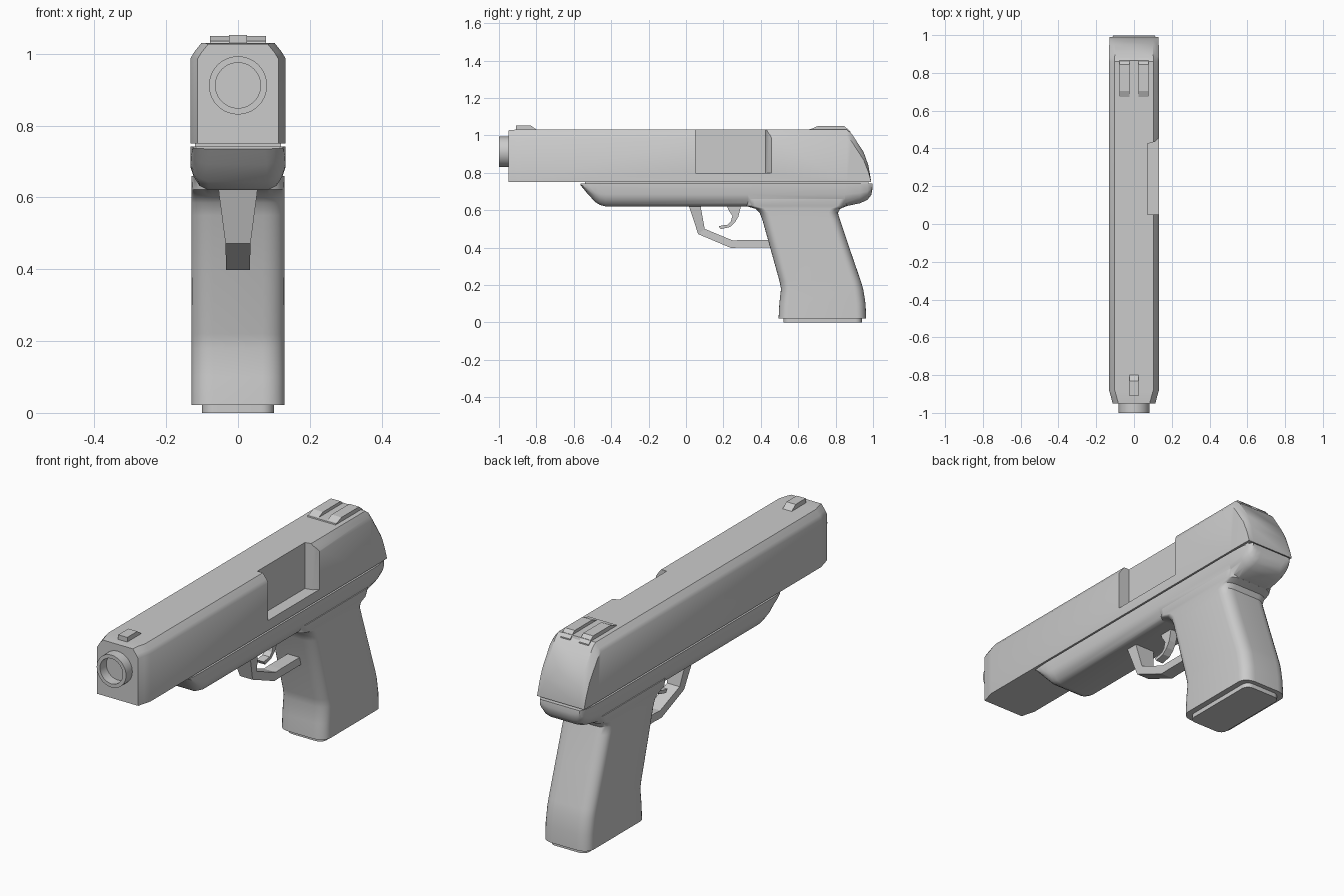
import bpy, bmesh
from math import pi, cos, sin, radians

if "Cube" in bpy.data.objects:
    bpy.data.objects.remove(bpy.data.objects["Cube"])


def finish(ob, angle=32):
    bpy.ops.object.select_all(action='DESELECT')
    ob.select_set(True)
    bpy.context.view_layer.objects.active = ob
    bpy.ops.object.shade_smooth_by_angle(angle=radians(angle))


def loft(name, rings):
    """Skin closed rings of equal point count and cap both ends."""
    bm = bmesh.new()
    loops = [[bm.verts.new(p) for p in ring] for ring in rings]
    n = len(rings[0])
    for a, b in zip(loops, loops[1:]):
        for i in range(n):
            j = (i + 1) % n
            bm.faces.new((a[i], a[j], b[j], b[i]))
    bm.faces.new(loops[0])
    bm.faces.new(loops[-1])
    bmesh.ops.recalc_face_normals(bm, faces=bm.faces)
    mesh = bpy.data.meshes.new(name)
    bm.to_mesh(mesh)
    bm.free()
    ob = bpy.data.objects.new(name, mesh)
    bpy.context.collection.objects.link(ob)
    return ob


def side_prism(name, profile, x0, x1):
    return loft(name, [[(x, y, z) for y, z in profile] for x in (x0, x1)])


def box(name, x, y, z):
    return side_prism(name, [(y[0], z[0]), (y[1], z[0]), (y[1], z[1]), (y[0], z[1])], *x)


def boolean(ob, other, operation):
    mod = ob.modifiers.new("cut", 'BOOLEAN')
    mod.object, mod.operation, mod.solver = other, operation, 'EXACT'
    bpy.context.view_layer.objects.active = ob
    bpy.ops.object.modifier_apply(modifier=mod.name)
    bpy.data.objects.remove(other)


def mirrored(half, y):
    """Half section (x, z) with x > 0 turned into a full ring."""
    return [(x, y, z) for x, z in half] + [(-x, y, z) for x, z in reversed(half)]


def rounded_rect(z, y0, y1, hw, rx, ry, n=6):
    pts = []
    for k, (sx, sy) in enumerate([(1, 1), (-1, 1), (-1, -1), (1, -1)]):
        cx, cy = sx * (hw - rx), (y1 - ry if sy > 0 else y0 + ry)
        for i in range(n + 1):
            a = (k + i / n) * pi / 2
            pts.append((cx + rx * cos(a), cy + ry * sin(a), z))
    return pts


# Slide: chamfered section, tapered nose, sloping rear
def slide_ring(y, hw, top):
    h = top - 0.75
    c = min(0.042, h * 0.4)
    return mirrored([(hw, 0.75), (hw, top - c), (hw - 0.01, top - c * 0.6),
                     (hw - 0.03, top)], y)


slide = loft("slide", [slide_ring(*s) for s in [
    (-0.95, 0.113, 1.027), (-0.915, 0.122, 1.03), (-0.88, 0.132, 1.03), (0.86, 0.132, 1.03),
    (0.885, 0.132, 1.01), (0.95, 0.131, 0.91), (0.975, 0.13, 0.84), (0.99, 0.13, 0.755)]])

# Side opening in the slide
port = [(0.072, 0.05), (0.072, 0.425), (0.11, 0.435), (0.13, 0.455), (0.2, 0.5), (0.2, 0.05)]
boolean(slide, loft("port_cutter", [[(x, y, z) for x, y in port] for z in (0.80, 1.2)]),
        'DIFFERENCE')
finish(slide)

# Barrel with recessed muzzle
barrel = loft("barrel", [[(r * cos(i * pi / 20), y, 0.912 + r * sin(i * pi / 20))
                          for i in range(40)]
                         for r, y in [(0.081, -0.93), (0.081, -1), (0.063, -1), (0.063, -0.95)]])
finish(barrel)

# Narrow rail showing in the gap between slide and frame
box("slide_rail", (-0.12, 0.12), (-0.54, 0.975), (0.73, 0.76))


# Frame: rounded underside, sloping front and rounded tail
def frame_ring(y, hw, bottom):
    h = 0.742 - bottom
    return mirrored([(hw, 0.742), (hw, bottom + h * 0.52), (hw - 0.008, bottom + h * 0.32),
                     (hw - 0.025, bottom + h * 0.1), (hw - 0.05, bottom)], y)


frame = loft("frame", [frame_ring(*s) for s in [
    (-0.565, 0.125, 0.735), (-0.53, 0.13, 0.692), (-0.485, 0.132, 0.643), (-0.46, 0.132, 0.628),
    (-0.43, 0.132, 0.62), (0.33, 0.132, 0.62), (0.85, 0.132, 0.62), (0.93, 0.129, 0.637),
    (0.97, 0.122, 0.655), (0.99, 0.115, 0.68), (0.997, 0.11, 0.715), (0.993, 0.11, 0.735)]])

# Grip, raked and rounded, merged with the frame
grip = loft("grip", [rounded_rect(z, y0, y1, hw, 0.06, 0.05) for z, y0, y1, hw in [
    (0.022, 0.495, 0.963, 0.129), (0.1, 0.499, 0.96, 0.129), (0.18, 0.508, 0.947, 0.129),
    (0.22, 0.50, 0.935, 0.129), (0.4, 0.45, 0.873, 0.13), (0.55, 0.408, 0.823, 0.13),
    (0.585, 0.394, 0.812, 0.13), (0.608, 0.37, 0.825, 0.13), (0.622, 0.32, 0.86, 0.13),
    (0.66, 0.31, 0.88, 0.129)]])
boolean(frame, grip, 'UNION')
finish(frame, 38)

# Magazine base plate
finish(loft("magazine_base", [rounded_rect(z, 0.52, 0.94, 0.1, 0.035, 0.035)
                              for z in (0, 0.04)]))

# Trigger guard: tapering strip along a path (outer point, inner point, half width)
guard = [((0.01, 0.64), (0.078, 0.64), 0.056), ((0.02, 0.61), (0.08, 0.61), 0.053),
         ((0.065, 0.472), (0.1, 0.5), 0.035), ((0.24, 0.398), (0.25, 0.438), 0.033),
         ((0.29, 0.4), (0.29, 0.44), 0.033), ((0.5, 0.4), (0.5, 0.44), 0.033)]
loft("trigger_guard", [[(-w, *o), (w, *o), (w, *i), (-w, *i)] for o, i, w in guard])

# Trigger
trigger = [((0.215, 0.64), (0.295, 0.64)), ((0.225, 0.605), (0.29, 0.605)),
           ((0.248, 0.57), (0.28, 0.565)), ((0.24, 0.54), (0.262, 0.535)),
           ((0.222, 0.522), (0.235, 0.51)), ((0.175, 0.515), (0.185, 0.498))]
loft("trigger", [[(-0.02, *a), (0.02, *a), (0.02, *b), (-0.02, *b)] for a, b in trigger])

# Front sight
side_prism("front_sight", [(-0.91, 1.02), (-0.91, 1.053), (-0.83, 1.053), (-0.785, 1.02)],
           -0.025, 0.025)

# Rear sight: low base with two raised blocks
side_prism("rear_sight_base", [(0.655, 1.02), (0.66, 1.035), (0.865, 1.035), (0.87, 1.02)],
           -0.078, 0.078)
for side, s in (("left", -1), ("right", 1)):
    side_prism("rear_sight_" + side,
               [(0.66, 1.03), (0.705, 1.05), (0.845, 1.05), (0.88, 1.02), (0.88, 1.0)],
               s * 0.024, s * 0.078)
